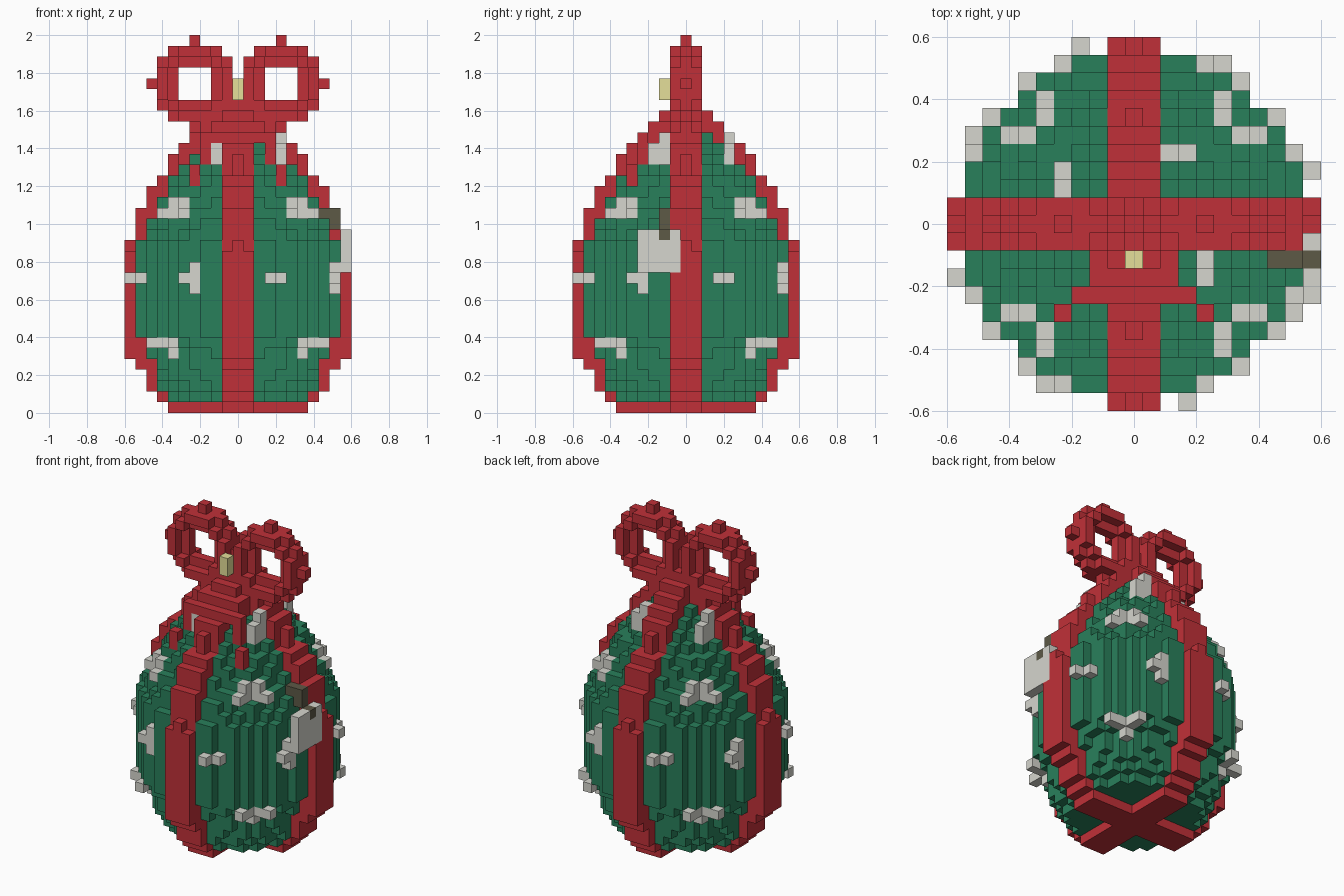
import bpy, bmesh, math

if "Cube" in bpy.data.objects:
    bpy.data.objects.remove(bpy.data.objects["Cube"])

V = 2 / 35  # voxel size


def material(name, rgb):
    m = bpy.data.materials.new(name)
    m.diffuse_color = (*rgb, 1)
    m.use_nodes = True
    m.node_tree.nodes["Principled BSDF"].inputs["Base Color"].default_value = m.diffuse_color
    return m


RED = material("ribbon red", (0.53, 0.030, 0.040))
GREEN = material("wrap green", (0.022, 0.215, 0.105))
GREY = material("pale grey", (0.67, 0.67, 0.62))
YELLOW = material("pale yellow", (0.78, 0.74, 0.32))
BROWN = material("dark string", (0.110, 0.100, 0.062))

parts = {}   # part name -> (set of cells, material)
owner = {}   # cell -> part name


def add(name, mat, cells):
    """Claim cells for a part; later parts replace earlier ones."""
    parts.setdefault(name, (set(), mat))
    for c in cells:
        if c in owner:
            parts[owner[c]][0].discard(c)
        owner[c] = name
        parts[name][0].add(c)


def box(x0, x1, y0, y1, z0, z1):
    return [(x, y, z) for x in range(x0, x1 + 1)
            for y in range(y0, y1 + 1) for z in range(z0, z1 + 1)]


def four_turns(cells):
    out = []
    for x, y, z in cells:
        for _ in range(4):
            out.append((x, y, z))
            x, y = -y, x
    return out


# Green egg body, one disc per layer
radii = [6.7, 7.5, 7.9, 8.2, 8.45, 9.2] + [9.6] * 9 + [
    9.0, 8.6, 8.2, 7.6, 7.2, 6.5, 5.6, 4.6, 4.2, 3.4]
for k, r in enumerate(radii, 1):
    add("egg_body", GREEN, [c for c in box(-10, 10, -10, 10, k, k)
                            if c[0] ** 2 + c[1] ** 2 <= r * r])

# Crossed ribbon bands, one voxel proud; the middle runs higher in two layers
reach = [6, 7, 8, 8, 9] + [10] * 11 + [9, 9, 9, 8, 8, 7, 6, 6, 5, 4, 3, 2]
for k, r in enumerate(reach):
    add("ribbon_bands", RED, box(-r, r, 0, 0, k, k) + box(0, 0, -r, r, k, k))
    if k in (15, 22, 23):
        r -= 1
    add("ribbon_bands", RED, box(-r, r, -1, 1, k, k) + box(-1, 1, -r, r, k, k))

# Grey flakes repeated on the four sides
flakes = [
    (6, 5, 19), (5, 6, 19), (6, 5, 18), (5, 6, 18), (7, 5, 18), (5, 7, 18),
    (-5, -9, 12), (-4, -9, 11), (-4, -9, 12), (-4, -9, 13),
    (3, -10, 12), (4, -9, 12),
    (8, 6, 6), (7, 6, 6), (6, 7, 6), (6, 8, 6), (6, 6, 5),
    (4, -3, 23), (4, -3, 24), (4, -2, 23), (4, -2, 24), (4, -2, 25)]
add("flakes", GREY, four_turns(flakes))

# Knot skirt and ribbon tails on the front
add("ribbon_knot", RED, box(-3, 3, -4, -4, 25, 25) + box(-2, 2, -3, -2, 25, 26)
    + box(-1, 1, -1, 1, 27, 28) + box(-1, 1, 0, 0, 29, 29))
for s in (-1, 1):
    add("ribbon_tails", RED, box(3 * s, 3 * s, -4, -4, 23, 24)
        + box(4 * s, 4 * s, -5, -5, 21, 22))

# Two bow loops: voxel tori, major radius 3, tube 1.1
for s in (-1, 1):
    add("bow_loops", RED, [
        (s * (4 + a), y, 30 + b) for a, y, b in box(-4, 4, -1, 1, -4, 4)
        if math.hypot(math.hypot(a, b) - 3, y) < 1.1])

# Yellow bead in front of the bow
add("bow_bead", YELLOW, box(0, 0, -2, -2, 29, 30))

# Gift tag and its string on the right side
add("gift_tag", GREY, box(10, 10, -4, -1, 13, 16))
add("tag_string", BROWN, [(10, -2, 16), (9, -2, 17), (9, -2, 18), (8, -2, 18)])

# Outer cube faces only
for name, (cells, mat) in parts.items():
    bm = bmesh.new()
    verts = {}

    def vert(p):
        if p not in verts:
            verts[p] = bm.verts.new(((p[0] - 0.5) * V, (p[1] - 0.5) * V, p[2] * V))
        return verts[p]

    for c in sorted(cells):
        for axis in range(3):
            for side in (0, 1):
                n = list(c)
                n[axis] += 2 * side - 1
                if tuple(n) in owner:
                    continue
                u, w = (axis + 1) % 3, (axis + 2) % 3
                loop = []
                for du, dw in ((0, 0), (1, 0), (1, 1), (0, 1)):
                    p = list(c)
                    p[axis] += side
                    p[u] += du
                    p[w] += dw
                    loop.append(vert(tuple(p)))
                bm.faces.new(loop if side else loop[::-1])
    me = bpy.data.meshes.new(name)
    bm.to_mesh(me)
    bm.free()
    me.materials.append(mat)
    bpy.context.collection.objects.link(bpy.data.objects.new(name, me))
